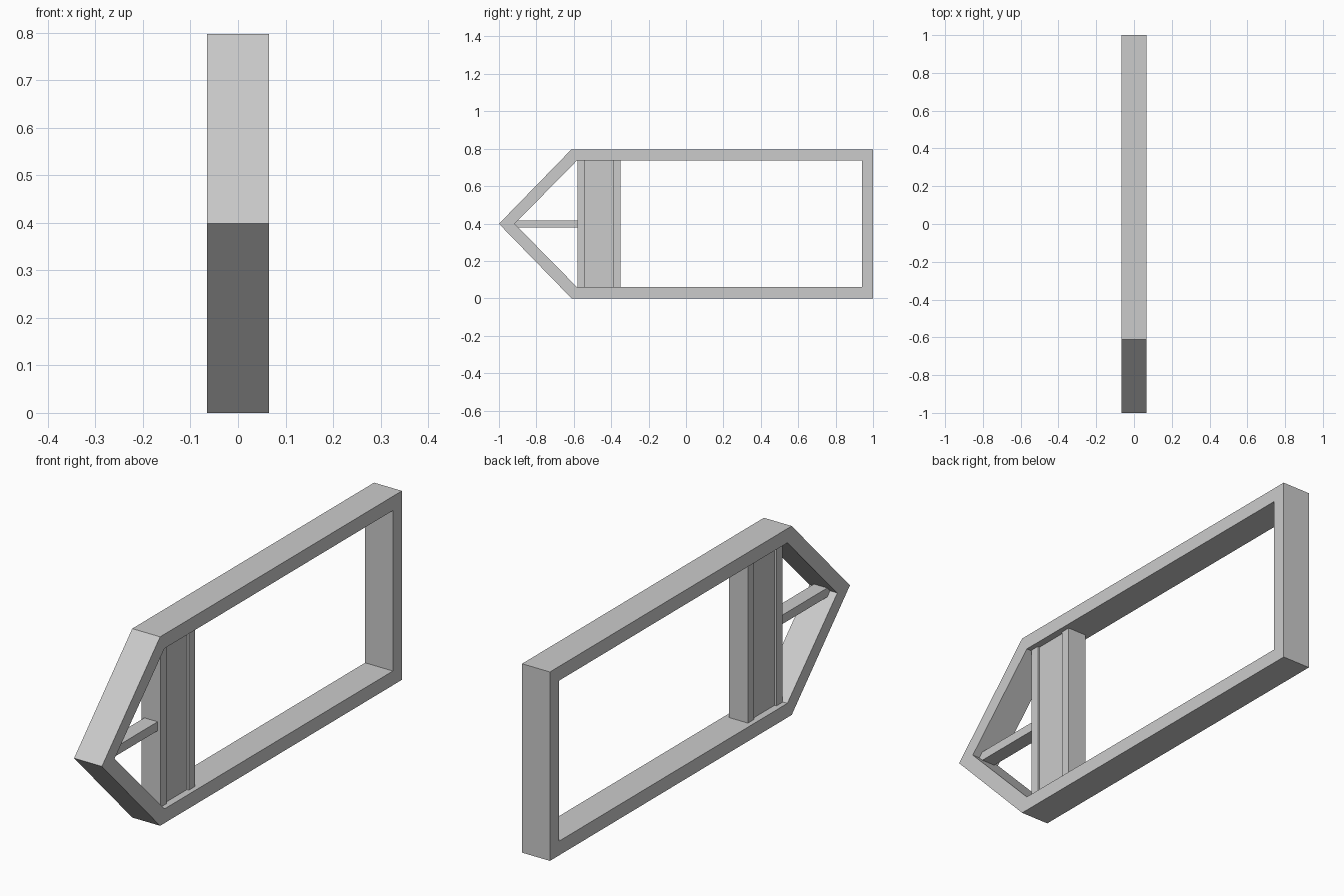
import bpy, bmesh

if "Cube" in bpy.data.objects:
    bpy.data.objects.remove(bpy.data.objects["Cube"])

HALF = 0.065  # half thickness of the frame
H = 0.797     # overall height


def make_object(name, bm):
    bmesh.ops.recalc_face_normals(bm, faces=bm.faces)
    mesh = bpy.data.meshes.new(name)
    bm.to_mesh(mesh)
    bm.free()
    obj = bpy.data.objects.new(name, mesh)
    bpy.context.collection.objects.link(obj)
    return obj


def box(name, half_x, y0, y1, z0, z1):
    bm = bmesh.new()
    bmesh.ops.create_cube(bm, size=1)
    for v in bm.verts:
        v.co.x *= 2 * half_x
        v.co.y = y0 if v.co.y < 0 else y1
        v.co.z = z0 if v.co.z < 0 else z1
    return make_object(name, bm)


# Pointed outer frame: ring between outer and inner outlines (y, z)
outer = [(-1, H / 2), (-0.612, H), (1, H), (1, 0), (-0.612, 0)]
inner = [(-0.916, H / 2), (-0.583, H - 0.06), (0.94, H - 0.06),
         (0.94, 0.06), (-0.583, 0.06)]
bm = bmesh.new()
loops = [[bm.verts.new((x, y, z)) for y, z in pts]
         for pts, x in ((outer, -HALF), (outer, HALF), (inner, HALF), (inner, -HALF))]
n = len(outer)
for k in range(4):
    a, b = loops[k], loops[(k + 1) % 4]
    for i in range(n):
        j = (i + 1) % n
        bm.faces.new((a[i], a[j], b[j], b[i]))
make_object("outer_frame", bm)

# Upright divider: two posts with a slightly thinner panel between
box("front_post", 0.044, -0.58, -0.54, 0.06, H - 0.06)
box("rear_post", 0.044, -0.39, -0.35, 0.06, H - 0.06)
box("divider_panel", 0.035, -0.54, -0.39, 0.06, H - 0.06)

# Bar joining the tip of the frame to the divider
box("tip_bar", 0.031, -0.935, -0.58, H / 2 - 0.019, H / 2 + 0.019)
